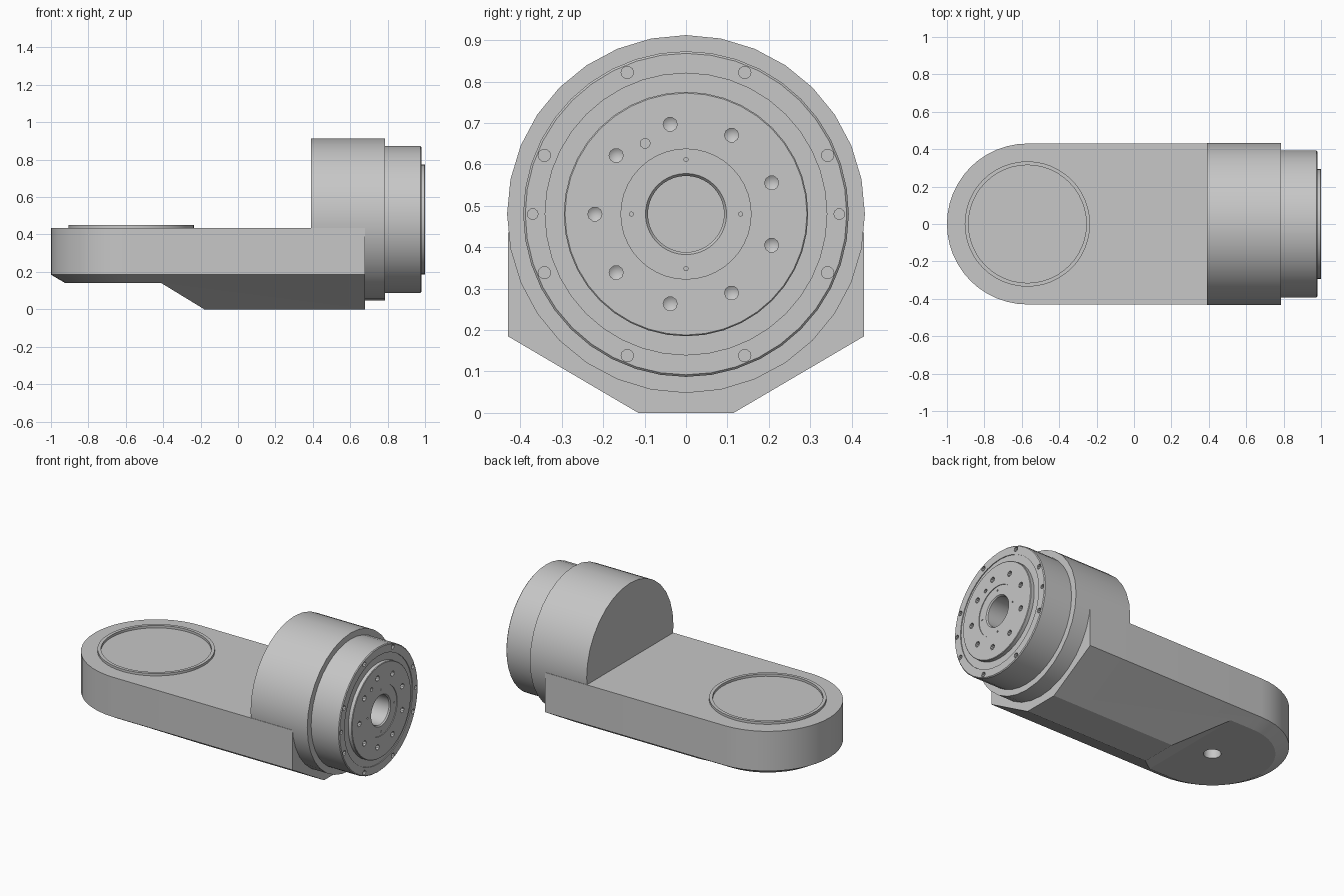
import bpy, bmesh
from math import pi, sin, cos, radians
from mathutils import Matrix, Vector

cube = bpy.data.objects.get("Cube")
if cube:
    bpy.data.objects.remove(cube, do_unlink=True)

grey = bpy.data.materials.new("light_grey_metal")
grey.use_nodes = True
colour = (0.57, 0.57, 0.57, 1)
grey.diffuse_color = colour
grey.node_tree.nodes["Principled BSDF"].inputs["Base Color"].default_value = colour

AXIS_Z = 0.48      # height of the joint axis
END_X = -0.57      # centre of the rounded arm end
ALONG_X = Matrix.Rotation(pi / 2, 4, 'Y')


def finish(name, bm):
    bmesh.ops.recalc_face_normals(bm, faces=bm.faces)
    mesh = bpy.data.meshes.new(name)
    bm.to_mesh(mesh)
    bm.free()
    mesh.materials.append(grey)
    obj = bpy.data.objects.new(name, mesh)
    bpy.context.collection.objects.link(obj)
    return obj


def activate(obj):
    bpy.ops.object.select_all(action='DESELECT')
    obj.select_set(True)
    bpy.context.view_layer.objects.active = obj


def lathe(name, profile, segments, matrix):
    """Revolve (radius, height) points about local z."""
    bm = bmesh.new()
    verts = [bm.verts.new((r, 0, h)) for r, h in profile]
    edges = [bm.edges.new(pair) for pair in zip(verts, verts[1:])]
    bmesh.ops.spin(bm, geom=verts + edges, cent=(0, 0, 0), axis=(0, 0, 1),
                   angle=2 * pi, steps=segments)
    bmesh.ops.remove_doubles(bm, verts=bm.verts, dist=1e-5)
    bm.transform(matrix)
    return finish(name, bm)


def cut(obj, bm):
    cutter = finish("cutter", bm)
    cutter.hide_render = True
    mod = obj.modifiers.new("cut", 'BOOLEAN')
    mod.operation = 'DIFFERENCE'
    mod.solver = 'EXACT'
    mod.object = cutter
    activate(obj)
    bpy.ops.object.modifier_apply(modifier=mod.name)
    bpy.data.objects.remove(cutter, do_unlink=True)


# Arm: rounded slab with a sloped lower rim
def stadium(radius, steps=24):
    pts = [(0.68, radius)]
    for i in range(steps + 1):
        a = pi / 2 + pi * i / steps
        pts.append((END_X + radius * cos(a), radius * sin(a)))
    return pts + [(0.68, -radius)]


bm = bmesh.new()
layers = [[bm.verts.new((x, y, z)) for x, y in stadium(r)]
          for r, z in ((0.115, 0), (0.43, 0.185), (0.43, 0.435))]
for low, high in zip(layers, layers[1:]):
    for i in range(len(low)):
        j = (i + 1) % len(low)
        bm.faces.new((low[i], low[j], high[j], high[i]))
bm.faces.new(layers[0])
bm.faces.new(layers[-1])
arm = finish("arm", bm)

# Underside relief with a ramp
bm = bmesh.new()
side = [(-1.2, 0.14), (-0.41, 0.14), (-0.164, -0.01), (-1.2, -0.01)]
face = bm.faces.new([bm.verts.new((x, -0.6, z)) for x, z in side])
grown = bmesh.ops.extrude_face_region(bm, geom=[face])["geom"]
bmesh.ops.translate(bm, vec=(0, 1.2, 0),
                    verts=[v for v in grown if isinstance(v, bmesh.types.BMVert)])
cut(arm, bm)

# Cable hole in the underside
bm = bmesh.new()
bmesh.ops.create_cone(bm, cap_ends=True, segments=16, radius1=0.05, radius2=0.05,
                      depth=0.2, matrix=Matrix.Translation((END_X, 0, 0.14)))
cut(arm, bm)

# Raised rim on the arm end
rim = lathe("mounting_rim",
            [(0.315, 0.43), (0.335, 0.43), (0.335, 0.45), (0.315, 0.45), (0.315, 0.43)],
            48, Matrix.Translation((END_X, 0, 0)))

# Joint housing
axis = Matrix.Translation((0, 0, AXIS_Z)) @ ALONG_X
housing = lathe("joint_housing", [(0, 0.39), (0.432, 0.39), (0.432, 0.785), (0, 0.785)],
                32, axis)

# Output flange with stepped face and blind bore
flange = lathe("output_flange", [
    (0, 0.78), (0.393, 0.78), (0.393, 0.975), (0.388, 0.98), (0.34, 0.98),
    (0.34, 0.975), (0.295, 0.975), (0.295, 0.997), (0.292, 1.0), (0.157, 1.0),
    (0.157, 0.996), (0.098, 0.996), (0.092, 0.988), (0.092, 0.8), (0, 0.8)], 40, axis)

# Bolt and pin holes in the flange face
bm = bmesh.new()


def hole(ring, degrees, radius, depth, tip=0.0):
    a = radians(degrees)
    centre = Vector((0, ring * cos(a), AXIS_Z + ring * sin(a)))
    length = depth + 0.05
    place = Matrix.Translation(centre + Vector((1.05 - length / 2, 0, 0))) @ ALONG_X
    made = bmesh.ops.create_cone(bm, cap_ends=True, segments=10, radius1=radius,
                                 radius2=radius, depth=length, matrix=place)
    if tip:
        inner = min(v.co.x for v in made["verts"])
        end = [f for f in made["verts"][0].link_faces]
        ends = {f for v in made["verts"] for f in v.link_faces if len(f.verts) > 4}
        bottom = min(ends, key=lambda f: f.calc_center_median().x)
        point = bmesh.ops.poke(bm, faces=[bottom])["verts"][0]
        point.co.x = inner - tip


for i in range(9):
    hole(0.22, 180 + 40 * i, 0.017, 0.04, tip=0.012)
hole(0.197, 120, 0.012, 0.03)
for base in (0, 180):
    for offset in (-67.5, -22.5, 0, 22.5, 67.5):
        hole(0.37, base + offset, 0.015 if offset else 0.013, 0.05)
for i in range(4):
    hole(0.132, 90 * i, 0.005, 0.02)
cut(flange, bm)

for obj in (arm, rim, housing, flange):
    activate(obj)
    bpy.ops.object.shade_smooth_by_angle(angle=radians(25))
